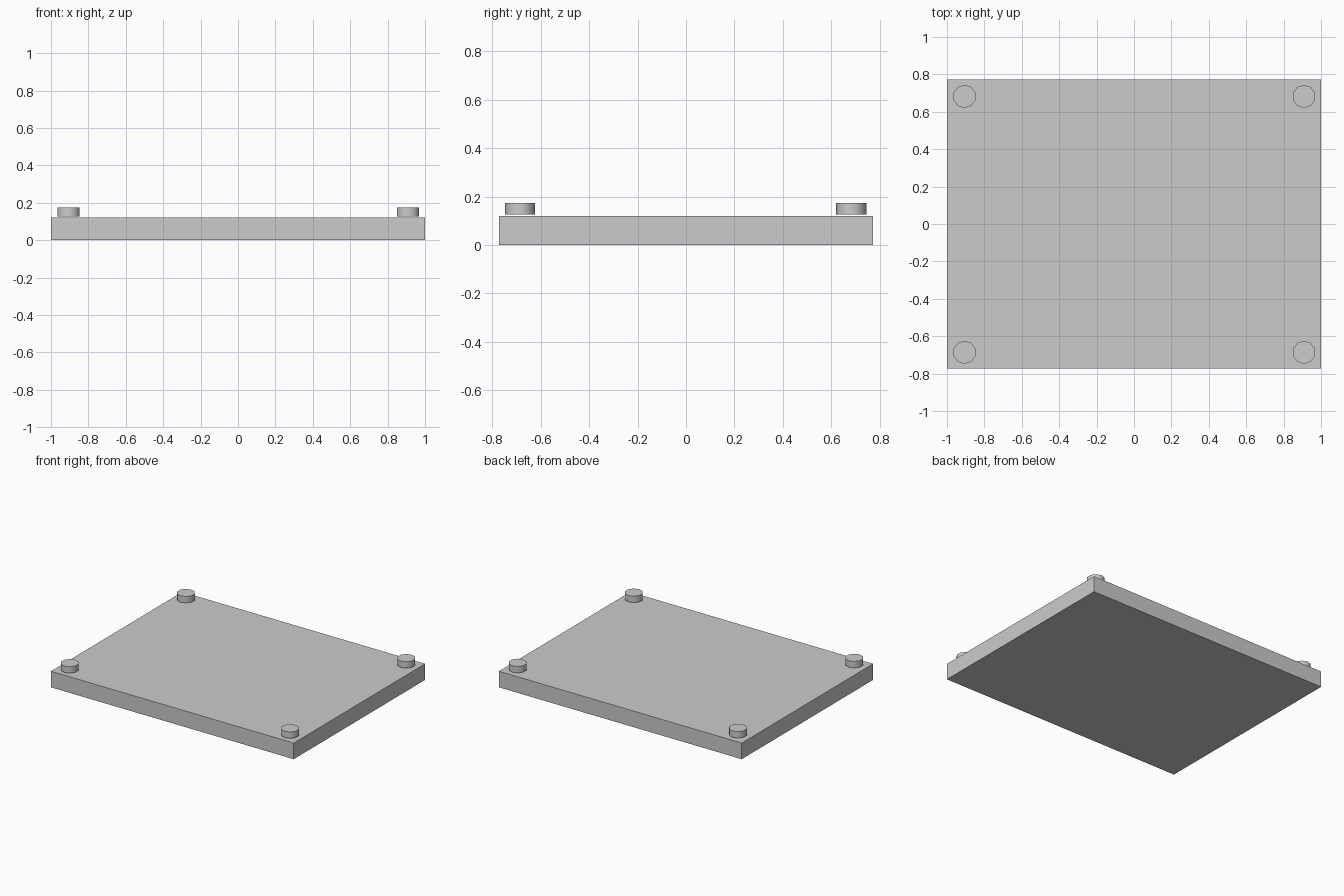
import bpy
import math

if "Cube" in bpy.data.objects:
    bpy.data.objects.remove(bpy.data.objects["Cube"])

# Flat base slab
bpy.ops.mesh.primitive_cube_add(size=1, location=(0, 0, 0.06))
slab = bpy.context.object
slab.name = "base_slab"
slab.scale = (2.0, 1.545, 0.12)
bpy.ops.object.transform_apply(location=False, rotation=False, scale=True)

# Ten-sided corner pads, hovering just above the slab
PAD_BOTTOM, PAD_TOP = 0.126, 0.174


def corner_pad(name, x, y):
    bpy.ops.mesh.primitive_cylinder_add(
        vertices=10, radius=0.062, depth=PAD_TOP - PAD_BOTTOM,
        location=(x, y, (PAD_BOTTOM + PAD_TOP) / 2))
    pad = bpy.context.object
    pad.name = name
    bpy.ops.object.shade_smooth_by_angle(angle=math.radians(40))


for side, x in (("left", -0.906), ("right", 0.909)):
    for end, y in (("front", -0.686), ("back", 0.682)):
        corner_pad(f"{end}_{side}_pad", x, y)
